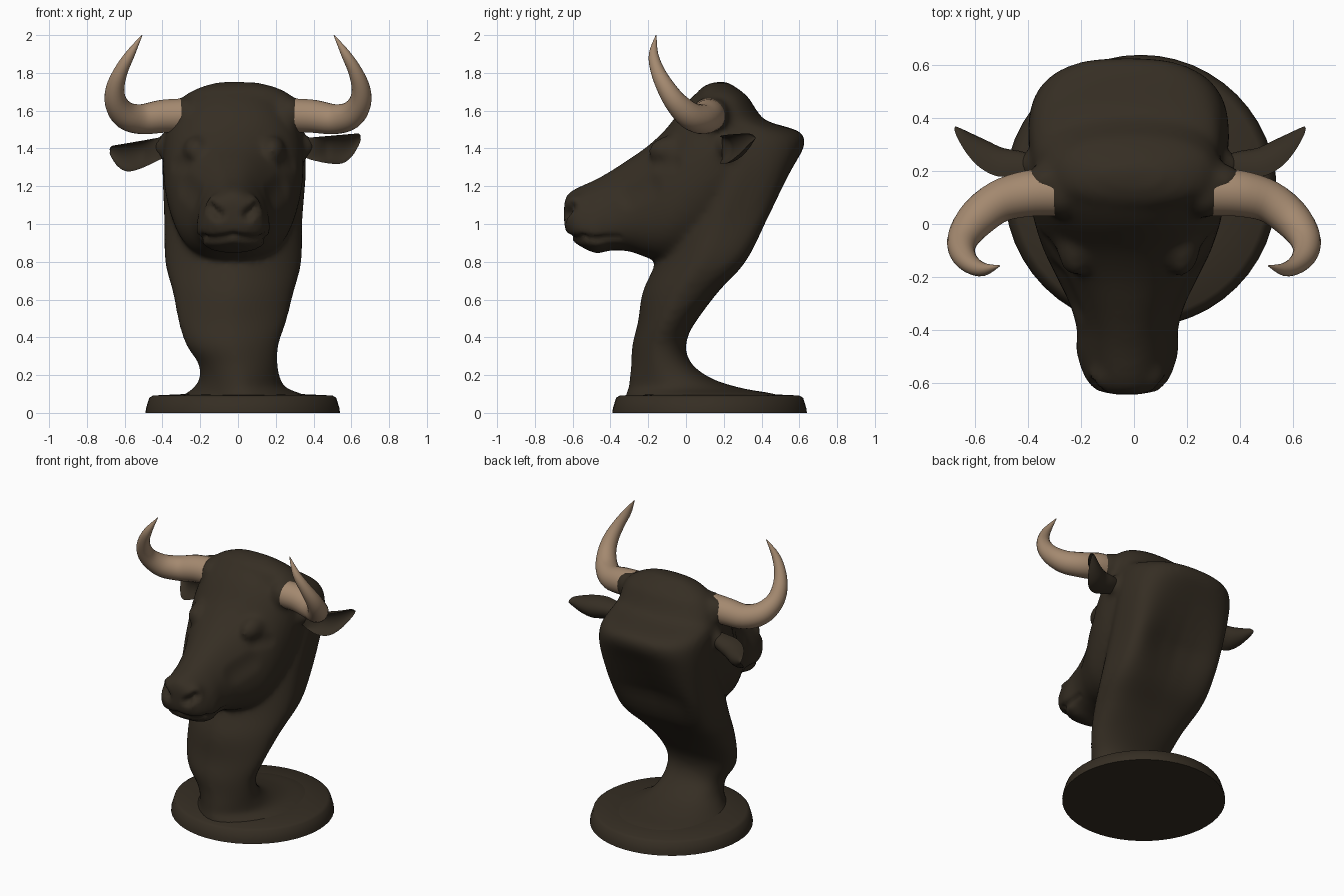
import bpy, bmesh, math
from mathutils import Vector

if "Cube" in bpy.data.objects:
    bpy.data.objects.remove(bpy.data.objects["Cube"])


def material(name, rgb):
    m = bpy.data.materials.new(name)
    m.use_nodes = True
    m.diffuse_color = (*rgb, 1)
    m.node_tree.nodes["Principled BSDF"].inputs["Base Color"].default_value = (*rgb, 1)
    return m


HIDE = material("dark brown hide", (0.036, 0.027, 0.017))
HORN = material("tan horn", (0.37, 0.25, 0.16))


def add_object(name, bm, mat, angle=60):
    bmesh.ops.recalc_face_normals(bm, faces=bm.faces)
    mesh = bpy.data.meshes.new(name)
    bm.to_mesh(mesh)
    bm.free()
    mesh.materials.append(mat)
    ob = bpy.data.objects.new(name, mesh)
    bpy.context.collection.objects.link(ob)
    bpy.ops.object.select_all(action='DESELECT')
    ob.select_set(True)
    bpy.context.view_layer.objects.active = ob
    bpy.ops.object.shade_smooth_by_angle(angle=math.radians(angle))
    return ob


def spline(points, steps):
    """Catmull-Rom through tuples of any length."""
    out = []
    p = [points[0]] + list(points) + [points[-1]]
    for i in range(1, len(p) - 2):
        for s in range(steps):
            t = s / steps
            out.append([0.5 * (2 * b + (c - a) * t + (2 * a - 5 * b + 4 * c - d) * t * t
                               + (3 * b - a - 3 * c + d) * t ** 3)
                        for a, b, c, d in zip(*p[i - 1:i + 3])])
    return out + [list(points[-1])]


def loft(bm, rings):
    loops = [[bm.verts.new(co) for co in ring] for ring in rings]
    n = len(loops[0])
    for a, b in zip(loops, loops[1:]):
        for i in range(n):
            bm.faces.new((a[i], a[(i + 1) % n], b[(i + 1) % n], b[i]))
    bm.faces.new(loops[0])
    bm.faces.new(loops[-1][::-1])


def power(v, exponent):
    return math.copysign(abs(v) ** (2 / exponent), v)


ANGLES = [2 * math.pi * i / 48 for i in range(48)]

# Neck: level sections (z, front y, back y, half width, centre x)
neck = [(.06, -.33, .58, .38, .03), (.10, -.32, .47, .31, .03), (.13, -.305, .3, .25, .01),
        (.18, -.30, .14, .215, .01), (.26, -.29, .03, .21, .0), (.36, -.285, .0, .245, -.03),
        (.48, -.255, .05, .285, -.03), (.64, -.23, .20, .32, -.025), (.8, -.16, .37, .36, -.025),
        (1.02, -.1, .495, .365, -.025), (1.28, .0, .6, .38, -.02), (1.42, .0, .645, .375, -.025),
        (1.49, .0, .6, .36, -.03), (1.545, .02, .43, .345, -.02), (1.6, .03, .375, .335, -.01),
        (1.67, .05, .33, .295, .0), (1.72, .08, .27, .21, .0), (1.75, .14, .22, .1, .0)]


def neck_ring(z, front, back, half, cx):
    ring = []
    mid, ry = (front + back) / 2, (back - front) / 2
    slab = max(0, 1 - abs(z - 1.0) / .5)
    # the throat is wedge shaped, the crown is round
    throat = 1.65 if z < 1.45 else 2.3
    for a in ANGLES:
        c, s = math.cos(a), math.sin(a)
        k = 2.3 + 1.6 * slab if s > 0 else throat
        x, y = power(c, k), power(s, k)
        # hollow down the back face
        hollow = .11 * slab * max(0, s) * (1 - x * x)
        ring.append((cx + half * x, mid + ry * y - hollow, z))
    return ring


# Head: upright sections (y, bottom z, top z, half width, taper to the top)
head = [(-.645, .99, 1.12, .09, .1), (-.625, .94, 1.16, .12, .2), (-.58, .895, 1.19, .155, .3),
        (-.48, .845, 1.235, .185, .3), (-.40, .86, 1.28, .185, .25), (-.3, .855, 1.345, .215, .2),
        (-.2, .82, 1.415, .265, .15), (-.1, .80, 1.51, .315, .1), (.0, .81, 1.64, .35, .03),
        (.1, .86, 1.725, .37, 0), (.2, .95, 1.755, .37, 0), (.29, 1.0, 1.70, .36, 0),
        (.36, 1.1, 1.6, .33, 0)]


def head_ring(y, low, high, half, taper):
    mid, rz = (low + high) / 2, (high - low) / 2
    return [(-.025 + half * power(math.cos(a), 2.4) * (1 - taper * math.sin(a)), y,
             mid + rz * power(math.sin(a), 2.2)) for a in ANGLES]


bm = bmesh.new()
loft(bm, [neck_ring(*s) for s in spline(neck, 4)])
loft(bm, [head_ring(*s) for s in spline(head, 4)])


def lump(centre, size):
    made = bmesh.ops.create_uvsphere(bm, u_segments=16, v_segments=10, radius=1)
    for v in made["verts"]:
        v.co = Vector(centre) + Vector(a * b for a, b in zip(v.co, size))


# Brows, ear roots, horn roots with a rear cuff, and nostril wings
for side in (-1, 1):
    lump((-.02 + side * .2, -.06, 1.385), (.075, .14, .085))
    lump((-.02 + side * .33, .22, 1.41), (.1, .065, .075))
    lump((side * .27, .12, 1.575), (.09, .1, .098))
    lump((side * .32, .16, 1.575), (.1, .07, .09))
    lump((-.025 + side * .09, -.57, 1.08), (.06, .07, .08))

# Merge into one skin
bmesh.ops.recalc_face_normals(bm, faces=bm.faces)
bust = add_object("head_and_neck", bm, HIDE)
remesh = bust.modifiers.new("merge", 'REMESH')
remesh.mode = 'VOXEL'
remesh.voxel_size = .018
relax = bust.modifiers.new("relax", 'SMOOTH')
relax.iterations = 10
for name in ("merge", "relax"):
    bpy.ops.object.modifier_apply(modifier=name)

# Carved details: nostrils, mouth line, eye sockets
moves = []


def dent(start, end, radius, depth):
    a, b = Vector(start), Vector(end)
    ab = b - a
    for v in bust.data.vertices:
        t = max(0, min(1, (v.co - a).dot(ab) / ab.length_squared))
        d = (v.co - a - ab * t).length / radius
        if d < 1:
            moves.append((v, v.normal * (-depth * (1 - d * d) ** 2)))


for side in (-1, 1):
    dent((-.025 + side * .08, -.645, 1.05), (-.025 + side * .125, -.61, 1.09), .045, .04)
    dent((-.025 + side * .17, -.55, .92), (-.025 + side * .19, -.36, .92), .035, .016)
    dent((-.025, -.635, .925), (-.025 + side * .17, -.55, .92), .04, .018)
    dent((-.02 + side * .27, -.15, 1.32), (-.02 + side * .31, -.07, 1.32), .06, .008)
    dent((-.02 + side * .2, -.3, 1.15), (-.02 + side * .26, -.2, 1.2), .09, .012)
for v, offset in moves:
    v.co += offset
bpy.ops.object.shade_smooth_by_angle(angle=math.radians(70))

# Horns: path (x, y, z, radius)
horn_path = [(.3, .12, 1.575, .09), (.40, .115, 1.57, .088), (.51, .085, 1.555, .08),
             (.595, .02, 1.575, .073), (.645, -.05, 1.64, .06), (.65, -.105, 1.72, .049),
             (.62, -.15, 1.81, .037), (.57, -.172, 1.90, .025), (.508, -.158, 2.0, .002)]
for side, label in ((1, "left"), (-1, "right")):
    pts = spline(horn_path, 4)
    rings = []
    for i, (x, y, z, r) in enumerate(pts):
        along = Vector(pts[min(i + 1, len(pts) - 1)][:3]) - Vector(pts[max(i - 1, 0)][:3])
        u = along.cross(Vector((.3, 1, .5))).normalized()
        w = along.cross(u).normalized()
        ring = []
        for k in range(20):
            a = math.tau * k / 20
            p = Vector((x, y, z)) + (u * math.cos(a) + w * math.sin(a)) * r
            ring.append((p.x * side, p.y, p.z))
        rings.append(ring)
    bm = bmesh.new()
    loft(bm, rings)
    add_object(label + "_horn", bm, HORN)

# Ears: cupped leaves (x, rim y, z, half height, depth)
ear_path = [(.35, .2, 1.41, .05, .06), (.42, .187, 1.395, .062, .09), (.5, .18, 1.38, .073, .11),
            (.57, .215, 1.375, .075, .105), (.62, .27, 1.39, .058, .075),
            (.655, .33, 1.415, .03, .035), (.665, .36, 1.42, .008, .01)]
for side, label in ((1, "left"), (-1, "right")):
    rings = []
    for x, y, z, tall, deep in spline(ear_path, 4):
        out = max(0, x - .4) / .27
        z += side * .035 * out
        facing = Vector((.45 * out, -1, -.1)).normalized()
        cup = -.6 * min(1, out * 3)
        ring = []
        for k in range(24):
            a = math.tau * k / 24
            s = math.sin(a)
            p = Vector((x - .015 * side, y, z)) + facing * deep * (s if s < 0 else s * cup)
            ring.append((side * p.x, p.y, p.z + tall * math.cos(a)))
        rings.append(ring)
    bm = bmesh.new()
    loft(bm, rings)
    add_object(label + "_ear", bm, HIDE, 70)

# Round plinth
bm = bmesh.new()
profile = [(.515, 0), (.512, .025), (.495, .08), (.475, .092), (.3, .1)]
loft(bm, [[(.025 + r * math.cos(a), .125 + r * math.sin(a), z) for a in ANGLES]
          for r, z in profile])
add_object("plinth", bm, HIDE, 45)
